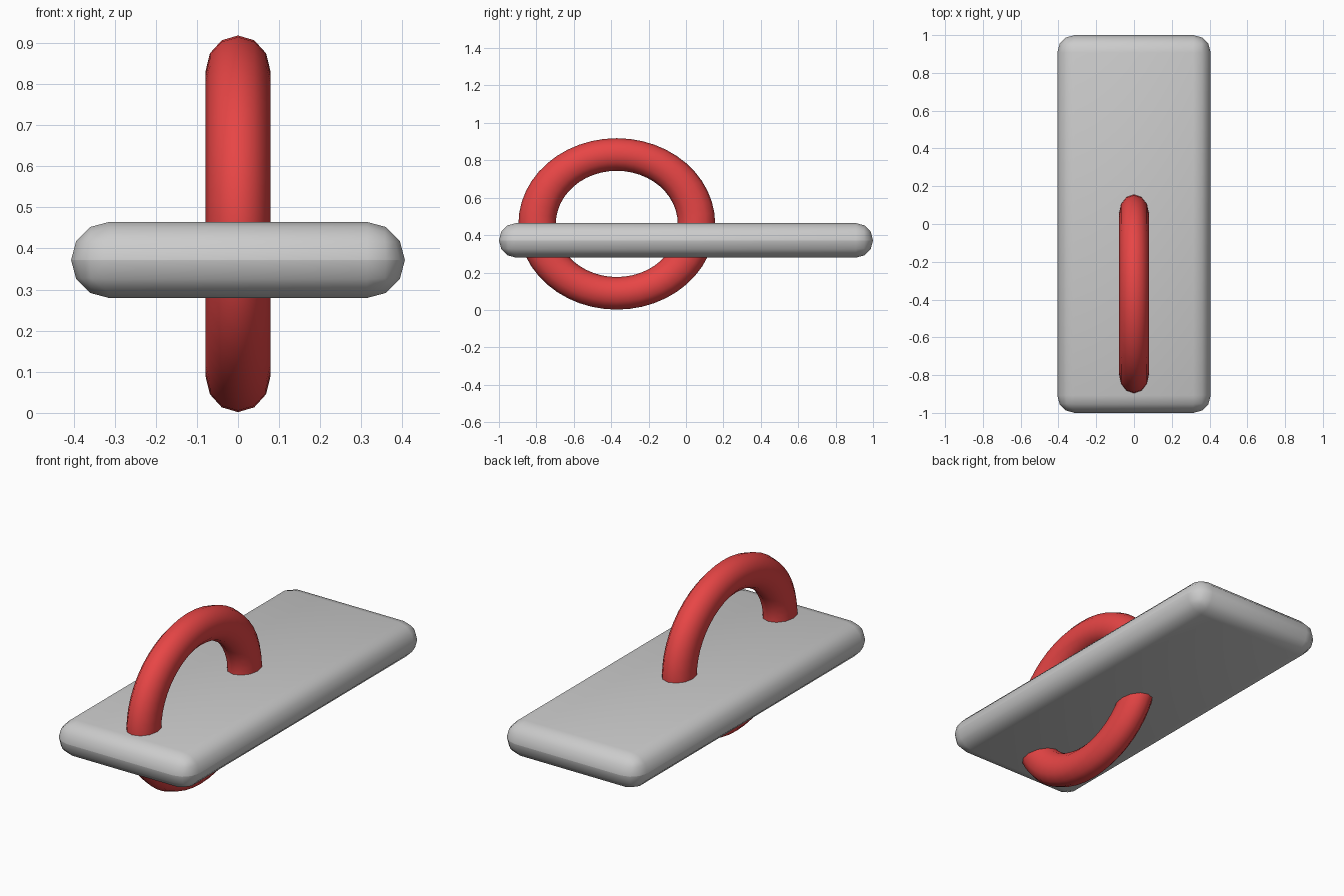
import bpy

if "Cube" in bpy.data.objects:
    bpy.data.objects.remove(bpy.data.objects["Cube"], do_unlink=True)


def make_material(name, colour):
    mat = bpy.data.materials.new(name)
    mat.use_nodes = True
    mat.diffuse_color = colour
    mat.node_tree.nodes["Principled BSDF"].inputs["Base Color"].default_value = colour
    return mat


def finish(obj, name, mat):
    obj.name = name
    obj.data.materials.append(mat)
    bpy.ops.object.transform_apply(location=False, rotation=True, scale=True)
    bpy.ops.object.shade_smooth()


grey = make_material("light grey", (0.6, 0.6, 0.6, 1))
red = make_material("red", (0.8, 0.06, 0.06, 1))

# Flat board with fully rounded rims
bpy.ops.mesh.primitive_cube_add(size=1, location=(0, 0, 0.372))
board = bpy.context.object
board.scale = (0.812, 2, 0.185)
finish(board, "board", grey)
bevel = board.modifiers.new("rounded edges", "BEVEL")
bevel.width = 0.0924
bevel.segments = 3
bevel.limit_method = "NONE"

# Upright oval ring passing through the board
bpy.ops.mesh.primitive_torus_add(
    major_segments=48, minor_segments=12, major_radius=0.426, minor_radius=0.1,
    location=(0, -0.37, 0.46), rotation=(0, 1.5707963, 0))
ring = bpy.context.object
ring.scale = (0.871, 1, 0.79)
finish(ring, "ring", red)
